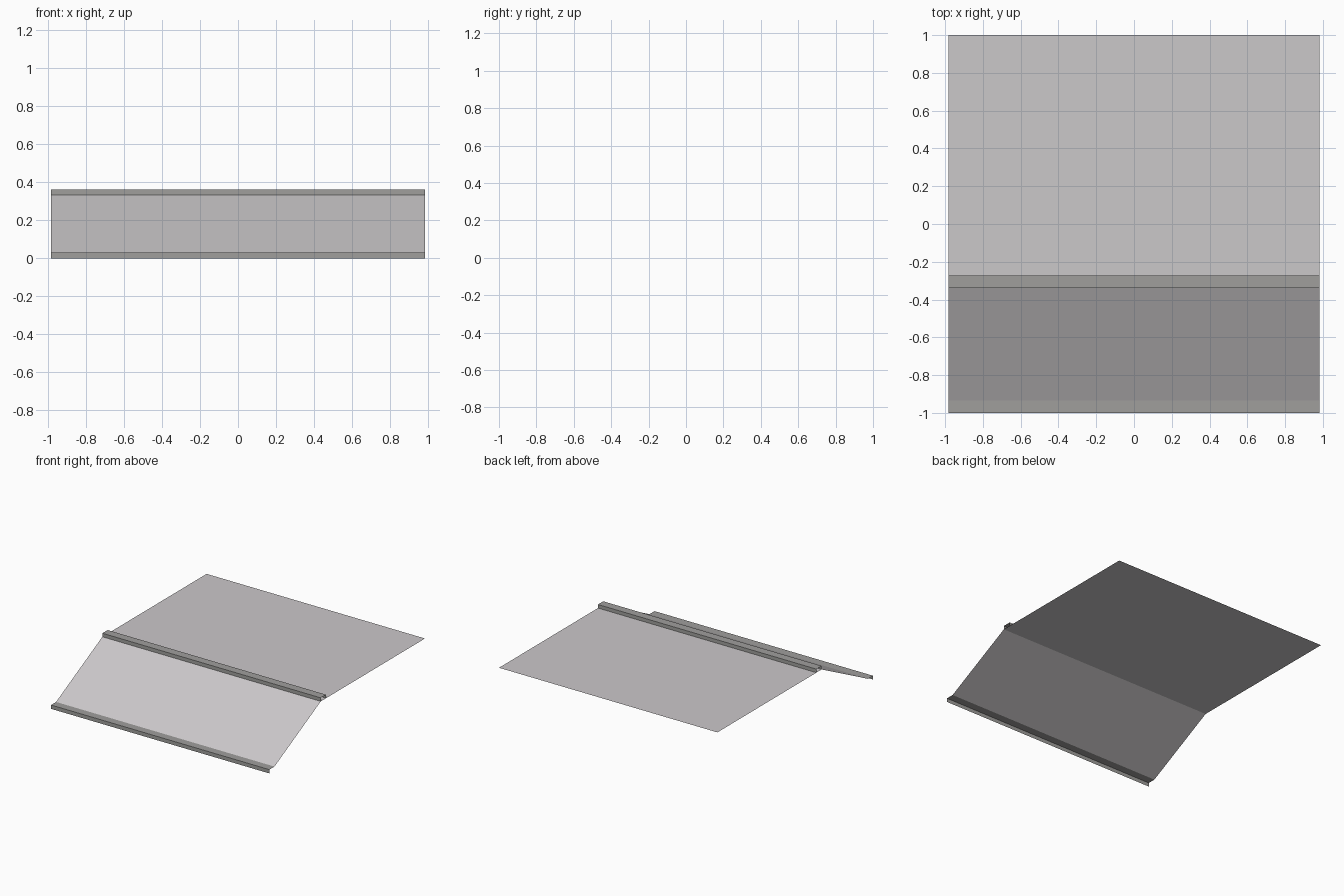
import bpy

if "Cube" in bpy.data.objects:
    bpy.data.objects.remove(bpy.data.objects["Cube"])

W = 0.983  # half width


def material(name, rgb):
    m = bpy.data.materials.new(name)
    m.diffuse_color = (*rgb, 1)
    m.use_nodes = True
    m.node_tree.nodes["Principled BSDF"].inputs["Base Color"].default_value = m.diffuse_color
    return m


panel_grey = material("light panel grey", (0.60, 0.58, 0.59))
trim_grey = material("trim grey", (0.35, 0.345, 0.335))


def sheet(name, profile, mat):
    """Sweep a (y, z) profile across the full width as a thin sheet."""
    verts = [(x, y, z) for y, z in profile for x in (-W, W)]
    faces = [(2 * i, 2 * i + 1, 2 * i + 3, 2 * i + 2) for i in range(len(profile) - 1)]
    mesh = bpy.data.meshes.new(name)
    mesh.from_pydata(verts, [], faces)
    mesh.materials.append(mat)
    obj = bpy.data.objects.new(name, mesh)
    bpy.context.collection.objects.link(obj)


# Flat roof deck and sloped front panel
sheet("roof_deck", [(-0.34, 0.334), (1.0, 0.334)], panel_grey)
sheet("front_slope", [(-0.935, 0.031), (-0.34, 0.334)], panel_grey)
# Folded trims: open lip at the eave, closed step at the ridge
sheet("eave_trim", [(-1.0, 0.0), (-1.0, 0.031), (-0.935, 0.031)], trim_grey)
sheet("ridge_trim", [(-0.34, 0.334), (-0.34, 0.363), (-0.272, 0.363), (-0.272, 0.334)], trim_grey)
